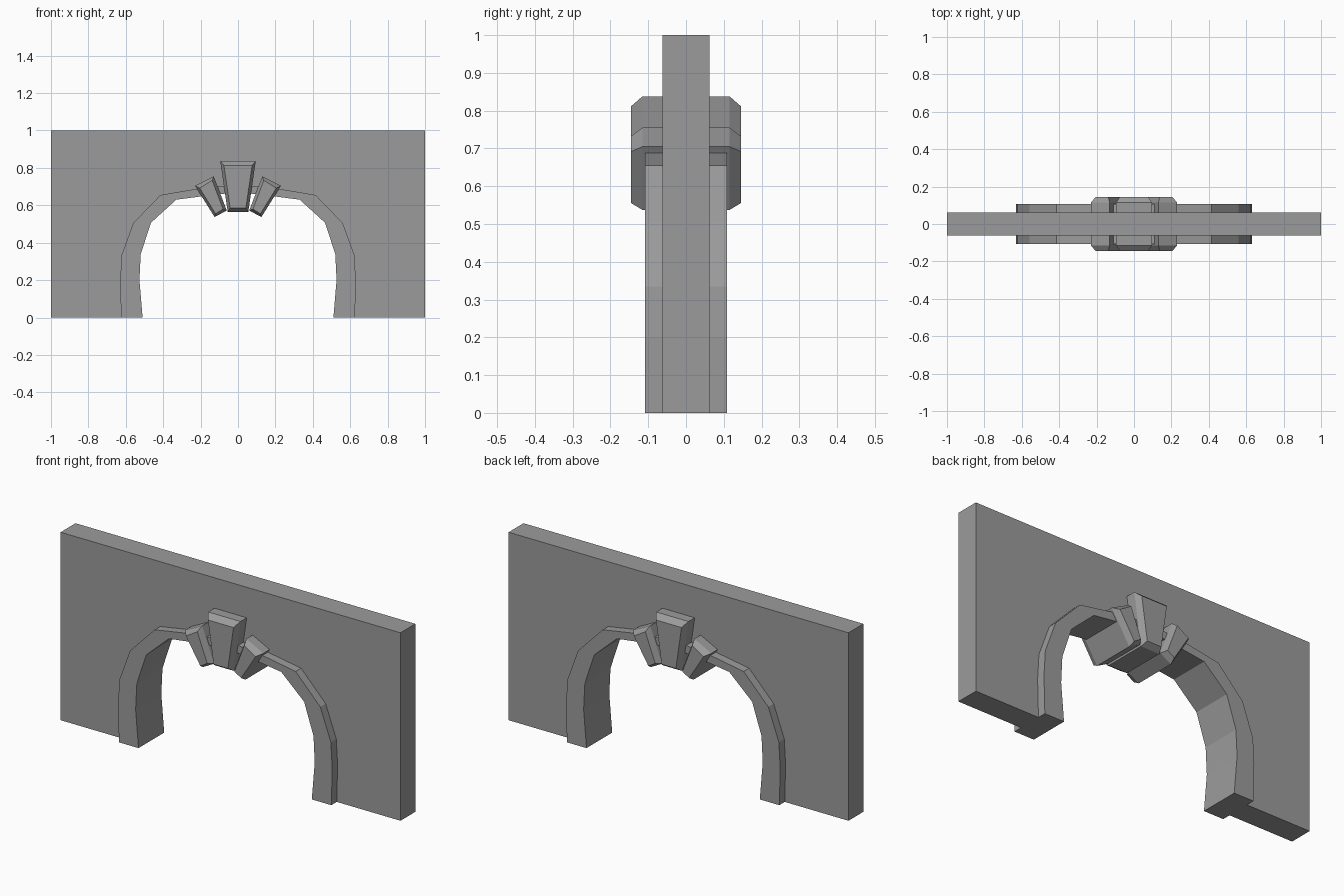
import bpy
import bmesh

cube = bpy.data.objects.get("Cube")
if cube:
    bpy.data.objects.remove(cube, do_unlink=True)

stone = bpy.data.materials.new("grey_stone")
stone.use_nodes = True
GREY = (0.33, 0.33, 0.33, 1)
stone.diffuse_color = GREY
stone.node_tree.nodes["Principled BSDF"].inputs["Base Color"].default_value = GREY


def loft(name, sections):
    """Join matching (y, outline) sections, outlines in x-z, into a closed solid."""
    bm = bmesh.new()
    rings = [[bm.verts.new((x, y, z)) for x, z in pts] for y, pts in sections]
    bm.faces.new(rings[0])
    bm.faces.new(rings[-1])
    for a, b in zip(rings, rings[1:]):
        for i in range(len(a)):
            j = (i + 1) % len(a)
            bm.faces.new((a[i], a[j], b[j], b[i]))
    bmesh.ops.recalc_face_normals(bm, faces=bm.faces)
    mesh = bpy.data.meshes.new(name)
    bm.to_mesh(mesh)
    bm.free()
    mesh.materials.append(stone)
    obj = bpy.data.objects.new(name, mesh)
    bpy.context.collection.objects.link(obj)
    return obj


def mirrored(half):
    """Complete an outline that runs from the left foot to the apex."""
    return half + [(-x, z) for x, z in reversed(half[:-1])]


def prism(name, outline, depth):
    return loft(name, [(-depth, outline), (depth, outline)])


def wedge(name, outer, inner):
    """Arch stone whose front and back faces are chamfered."""
    return loft(name, [(-0.145, inner), (-0.115, outer), (0.115, outer), (0.145, inner)])


# Arch curves, from foot to apex
outer = mirrored([(0.625, 0), (0.63, 0.2), (0.622, 0.335), (0.56, 0.505),
                  (0.415, 0.655), (0.22, 0.688), (0, 0.71)])
inner = mirrored([(0.51, 0), (0.527, 0.2), (0.52, 0.34), (0.465, 0.507),
                  (0.33, 0.63), (0.2, 0.647), (0, 0.67)])

# Wall around the opening, and the projecting arch ring
prism("wall", outer + [(-1, 0), (-1, 1), (1, 1), (1, 0)], 0.0625)
prism("arch_ring", outer + inner[::-1], 0.108)

# Central keystone
wedge("keystone",
      [(-0.095, 0.838), (0.095, 0.838), (0.055, 0.565), (-0.055, 0.565)],
      [(-0.075, 0.812), (0.075, 0.812), (0.042, 0.585), (-0.042, 0.585)])

# Flanking stones
side_outer = [(0.13, 0.755), (0.23, 0.705), (0.125, 0.537), (0.06, 0.572)]
side_inner = [(0.138, 0.733), (0.205, 0.692), (0.12, 0.555), (0.08, 0.58)]
for side, s in (("left", 1), ("right", -1)):
    wedge(side + "_flanking_stone",
          [(s * x, z) for x, z in side_outer],
          [(s * x, z) for x, z in side_inner])
